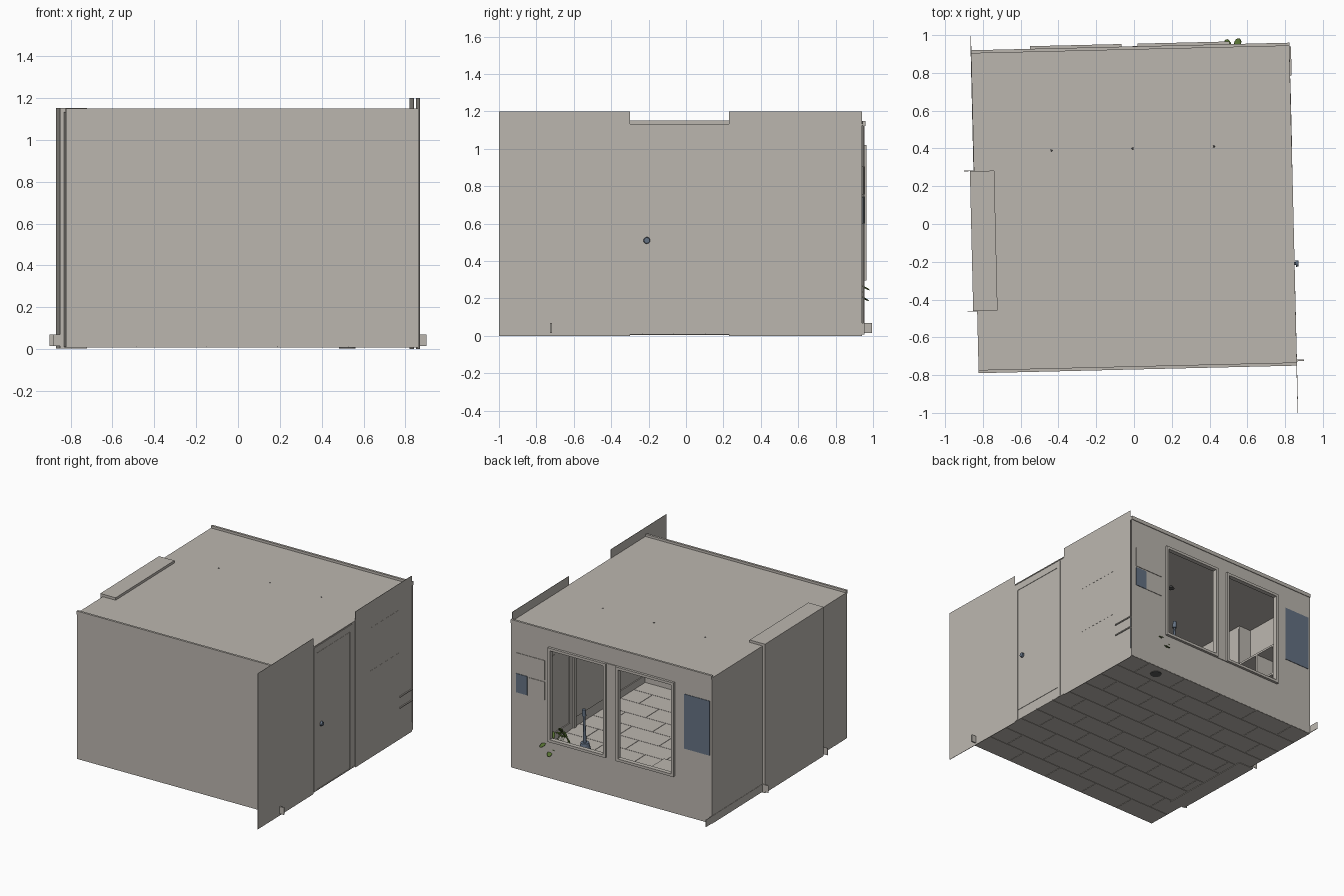
import bpy, bmesh, math, random
from mathutils import Vector, Matrix

if "Cube" in bpy.data.objects:
    bpy.data.objects.remove(bpy.data.objects["Cube"])

random.seed(4)

def mat(name, c):
    m = bpy.data.materials.new(name)
    m.diffuse_color = (*c, 1)
    m.use_nodes = True
    m.node_tree.nodes["Principled BSDF"].inputs["Base Color"].default_value = m.diffuse_color
    return m

GREY = mat("warm_grey", (0.50, 0.47, 0.43))
BLUE = mat("slate_blue", (0.13, 0.17, 0.23))
GREEN = mat("leaf_green", (0.09, 0.16, 0.03))
DARK = mat("dark_grey", (0.10, 0.10, 0.10))

# The whole room is turned slightly about its middle
C = Vector((0, 0.085, 0))
TURN = Matrix.Translation(C) @ Matrix.Rotation(math.radians(1.36), 4, 'Z') @ Matrix.Translation(-C)

def finish(name, bm, m, smooth=False):
    bm.transform(TURN)
    me = bpy.data.meshes.new(name)
    bm.to_mesh(me)
    bm.free()
    me.materials.append(m)
    for p in me.polygons:
        p.use_smooth = smooth
    o = bpy.data.objects.new(name, me)
    bpy.context.collection.objects.link(o)
    return o

def boxes(name, items, m=GREY):
    """Each item is (x0, x1, y0, y1, z0, z1)."""
    bm = bmesh.new()
    for x0, x1, y0, y1, z0, z1 in items:
        M = Matrix.Translation(((x0 + x1) / 2, (y0 + y1) / 2, (z0 + z1) / 2)) @ \
            Matrix.Diagonal((x1 - x0, y1 - y0, z1 - z0, 1))
        bmesh.ops.create_cube(bm, size=1, matrix=M)
    return finish(name, bm, m)

def cones(name, items, m, smooth=True, seg=20):
    """Each item is (start, end, r0, r1)."""
    bm = bmesh.new()
    for a, b, r0, r1 in items:
        a, b = Vector(a), Vector(b)
        d = b - a
        M = Matrix.Translation((a + b) / 2) @ d.to_track_quat('Z', 'Y').to_matrix().to_4x4()
        bmesh.ops.create_cone(bm, cap_ends=True, segments=seg, radius1=r0, radius2=r1,
                              depth=d.length, matrix=M)
    return finish(name, bm, m, False)

X, Y0, Y1, T = 0.843, -0.765, 0.935, 0.005

# Floor of staggered tiles
tiles, n, rows = [], 5, 10
w, h = 2 * X / n, (Y1 - Y0) / rows
for r in range(rows):
    off = -w / 2 if r % 2 else 0
    for c in range(n + 1):
        x0, x1 = max(-X, -X + off + c * w), min(X, -X + off + (c + 1) * w)
        if x1 - x0 > 0.01:
            y = Y0 + r * h
            tiles.append((x0 + .0015, x1 - .0015, y + .0015, y + h - .0015, 0.008, 0.016))
boxes("floor_tiles", tiles)

# Roof, parapet strips and front wall
boxes("roof", [(-X, X, Y0, Y1, 1.125, 1.132)])
boxes("roof_strips", [(-X, X, Y0 - T, Y0 + 0.012, 1.122, 1.15),
                      (-X, X, Y1 - 0.012, Y1 + T, 1.122, 1.15)])
boxes("front_wall", [(-X, X, Y0, Y0 + T, 0.01, 1.125)])

# Left wall with the shallow bay that holds the wardrobe
boxes("left_wall", [(-X, -X + T, Y0, -0.44, 0.01, 1.13),
                    (-X, -X + T, 0.30, Y1, 0.01, 1.13)])
boxes("wardrobe", [(-0.864, -0.735, -0.44, 0.30, 0.004, 1.151)])
boxes("wardrobe_doors", [(-0.735, -0.731, -0.435 + i * .245, -0.195 + i * .245, 0.05, 1.10)
                         for i in range(3)])

# Right wall panels run past the room, with the door between
boxes("right_wall", [(X - .003, X, -1.02, -0.32, 0, 1.2),
                     (X - .003, X, 0.21, 0.92, 0, 1.2)])
boxes("door_wall", [(X - .008, X - .004, -0.32, 0.21, 0.01, 1.125)])
fx0, fx1 = X - .02, X
boxes("door_frame", [(fx0, fx1, -0.315, -0.29, .01, 1.12), (fx0, fx1, 0.14, 0.165, .01, 1.12),
                     (fx0, fx1, -0.29, 0.14, 1.07, 1.12)])
boxes("door", [(X - .014, X - .001, -0.287, 0.138, 0.09, 1.068)])
cones("door_knob", [((X - .04, -0.23, .51), (X - .025, -0.23, .51), .016, .018),
                    ((X - .025, -0.23, .51), (X + .012, -0.23, .51), .008, .008),
                    ((X + .006, -0.23, .51), (X + .02, -0.23, .51), .018, .015)], BLUE)

# Back wall around the two windows
wx, z0, z1 = 0.52, 0.31, 1.01
B0, B1 = Y1 - T, Y1
boxes("back_wall", [(-X, -wx, B0, B1, .01, 1.13), (wx, X, B0, B1, .01, 1.13),
                    (-wx, wx, B0, B1, .01, z0), (-wx, wx, B0, B1, z1, 1.13),
                    (-.025, .025, B0, B1, z0, z1)])
frame = []
for a, b in ((-0.53, -0.045), (0.04, 0.525)):
    t, y0, y1 = 0.02, B0 - .01, B1 + .019
    frame += [(a, a + t, y0, y1, .295, 1.02), (b - t, b, y0, y1, .295, 1.02),
              (a + t, b - t, y0, y1, .295, .295 + t), (a + t, b - t, y0, y1, 1.02 - t, 1.02)]
boxes("window_frames", frame)
boxes("window_mullion", [(-.045, .04, B0 - .005, B1 + .006, .295, 1.02)])

# Pictures on the back and right walls
boxes("blue_pictures", [(-0.825, -0.61, B0 - .002, B1 + .004, .53, .95),
                        (0.705, 0.80, B0 - .002, B1 + .004, .60, .745)], BLUE)
boxes("grey_pictures", [(0.56, 0.80, B0 - .002, B1 + .004, .755, .905),
                        (0.56, 0.695, B0 - .002, B1 + .004, .60, .74)])
boxes("side_pictures", [(X - .008, X + .001, 0.40, 0.75, .78, 1.0),
                        (X - .008, X + .001, 0.40, 0.75, .43, .67)])

# Skirting boards, whose ends stick out past the walls
s0, s1 = 0.015, 0.07
boxes("skirting", [(-X, .880, -0.747, -0.738, s0, s1),
                   (-.895, -.735, .300, .304, s0, s1),
                   (-.894, -.735, -.446, -.442, s0, s1),
                   (-X - .002, -X + .002, .30, 1.015, s0, s1),
                   (-X, X, B0 - .008, B0, s0, s1),
                   (X - .012, X - .004, Y0, -0.32, s0, s1),
                   (X - .012, X - .004, 0.21, Y1, s0, s1)])

# Ceiling spotlights
cones("ceiling_lights", [((x, .4, 1.108), (x, .4, 1.134), .025, .004) for x in (-.43, 0, .43)], DARK)

# Low rack poking through the right wall at the back corner
boxes("rack_shelves", [(.68, X + .008, .765, .92, z, z + .008) for z in (.24, .325)])
boxes("rack_posts", [(x, x + .006, y, y + .006, .015, .34)
                     for x in (.68, X - .012) for y in (.762, .912)], BLUE)

# Open shelf unit by the left wall
sx0, sx1, sy0, sy1 = -.835, -.66, .38, .74
boxes("shelf_unit", [(sx0, sx1, y, y + .015, .015, .75) for y in (sy0, (sy0 + sy1) / 2, sy1)] +
      [(sx0, sx1, sy0, sy1 + .015, z, z + .015) for z in (.05, .28, .51, .74)])

# Low stool near the window
boxes("stool", [(-.45, -.27, .68, .84, .24, .265)] +
      [(x, x + .015, y, y + .015, .015, .24) for x in (-.445, -.29) for y in (.685, .82)])

# Slim stringed instrument leaning on its stand
cones("instrument", [((.32, .78, .05), (.32, .785, .16), .05, .055),
                     ((.32, .785, .16), (.32, .79, .28), .055, .03),
                     ((.32, .79, .28), (.32, .80, .49), .012, .008),
                     ((.32, .80, .49), (.32, .803, .54), .016, .012)], BLUE, seg=16)
cones("instrument_stand", [((.32, .80, .20), (.32 + dx, .80 + dy, .015), .005, .005)
                           for dx, dy in ((-.07, -.06), (.07, -.06), (0, .07))], DARK, seg=8)

# Pot plant whose leaves reach through the back wall
P = Vector((.54, .85, 0))
cones("plant_pot", [(P + Vector((0, 0, .004)), P + Vector((0, 0, .13)), .04, .058)], DARK)
stems, bm = [], bmesh.new()
for i in range(30):
    a = i * 2.4
    r = random.uniform(.03, .11)
    tip = P + Vector((math.cos(a) * r, math.sin(a) * r, random.uniform(.17, .33)))
    stems.append((P + Vector((0, 0, .12)), tip, .002, .0015))
    M = Matrix.Translation(tip) @ Matrix.Rotation(a, 4, 'Z') @ \
        Matrix.Rotation(random.uniform(.2, 1.2), 4, 'Y') @ Matrix.Diagonal((.030, .019, .004, 1))
    bmesh.ops.create_icosphere(bm, subdivisions=2, radius=1, matrix=M)
finish("plant_leaves", bm, GREEN, True)
cones("plant_stems", stems, GREEN, seg=5)
